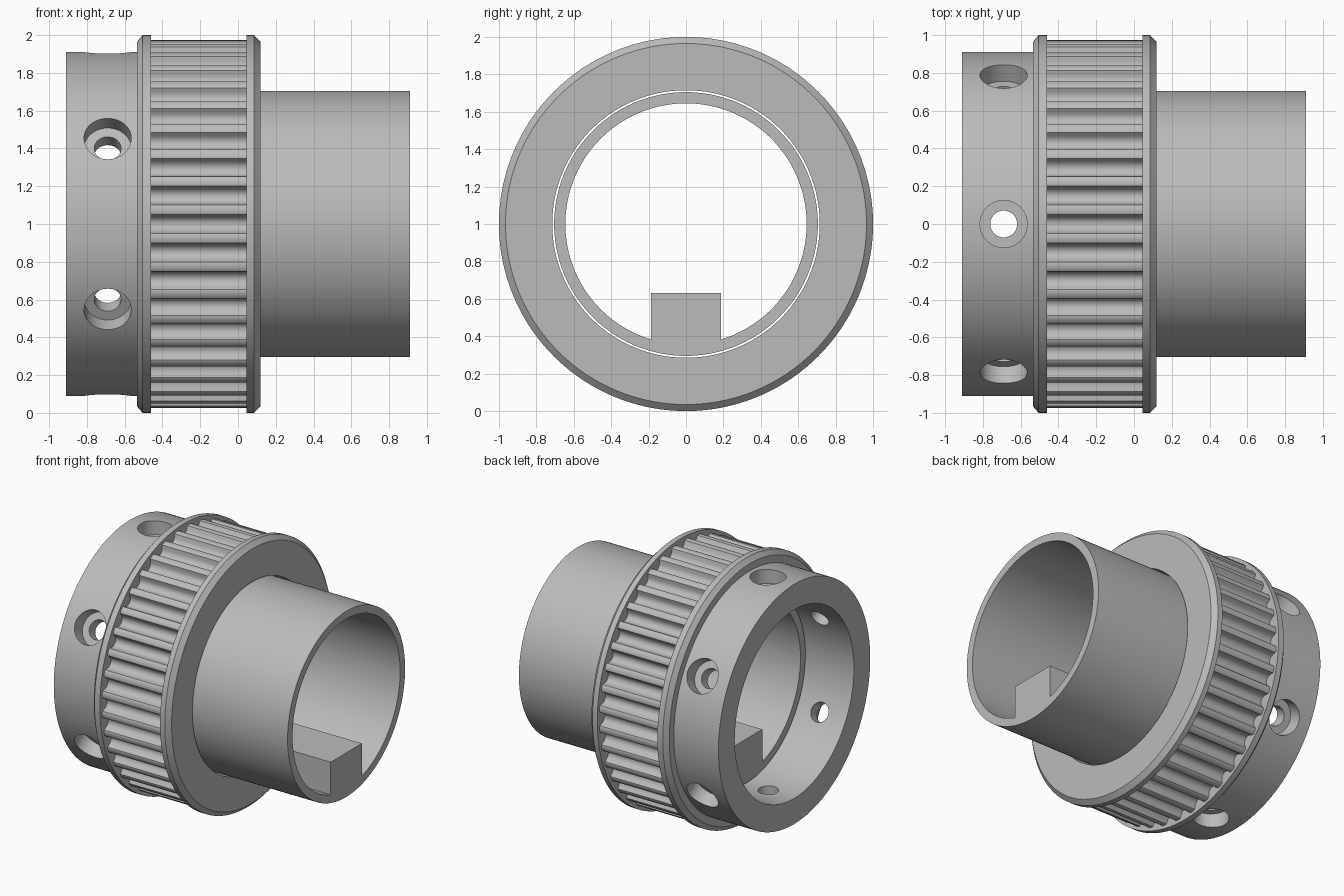
import bpy, bmesh, math
from mathutils import Matrix, Vector

cube = bpy.data.objects.get("Cube")
if cube:
    bpy.data.objects.remove(cube, do_unlink=True)

steel = bpy.data.materials.new("grey_steel")
steel.use_nodes = True
GREY = (0.5, 0.5, 0.5, 1)
steel.diffuse_color = GREY
steel.node_tree.nodes["Principled BSDF"].inputs["Base Color"].default_value = GREY

TEETH = 40
TIP = 0.975


def add_object(name, bm):
    bmesh.ops.recalc_face_normals(bm, faces=bm.faces)
    mesh = bpy.data.meshes.new(name)
    bm.to_mesh(mesh)
    bm.free()
    mesh.materials.append(steel)
    ob = bpy.data.objects.new(name, mesh)
    bpy.context.collection.objects.link(ob)
    return ob


def lathe(name, profile, rays):
    """Turn a closed (x, radius) profile about the x axis.
    Each ray is (angle, tooth radius); a radius of None takes the tooth radius."""
    bm = bmesh.new()
    rings = []
    for angle, tooth in rays:
        ring = []
        for x, r in profile:
            r = tooth if r is None else r
            ring.append(bm.verts.new((x, r * math.cos(angle), 1 + r * math.sin(angle))))
        rings.append(ring)
    n = len(profile)
    for a, b in zip(rings, rings[1:] + rings[:1]):
        for i in range(n):
            j = (i + 1) % n
            bm.faces.new((a[i], a[j], b[j], b[i]))
    return add_object(name, bm)


def radial_drills(name, radius, inner, outer):
    """Six cylinders pointing outwards around the hub."""
    bm = bmesh.new()
    for k in range(6):
        angle = math.radians(30 + 60 * k)
        way = Vector((0, math.cos(angle), math.sin(angle)))
        centre = Vector((-0.69, 0, 1)) + way * (inner + outer) / 2
        turn = Vector((0, 0, 1)).rotation_difference(way).to_matrix().to_4x4()
        bmesh.ops.create_cone(bm, cap_ends=True, segments=48, radius1=radius,
                              radius2=radius, depth=outer - inner,
                              matrix=Matrix.Translation(centre) @ turn)
    return add_object(name, bm)


def combine(target, tool, operation):
    tool.hide_render = True
    mod = target.modifiers.new(operation.lower(), "BOOLEAN")
    mod.operation = operation
    mod.solver = "EXACT"
    mod.object = tool
    bpy.context.view_layer.objects.active = target
    bpy.ops.object.modifier_apply(modifier=mod.name)
    bpy.data.objects.remove(tool, do_unlink=True)


def smooth(ob):
    bpy.ops.object.select_all(action="DESELECT")
    ob.select_set(True)
    bpy.context.view_layer.objects.active = ob
    bpy.ops.object.shade_smooth_by_angle(angle=math.radians(32))


# Rounded belt groove: half section as (sideways offset, depth)
half = [(0.061, 0), (0.051, 0.005), (0.046, 0.018), (0.041, 0.034),
        (0.031, 0.049), (0.016, 0.058)]
groove = [(-s, d) for s, d in half] + [(0, 0.061)] + half[::-1]
rays = [(2 * math.pi * k / TEETH + s / TIP, TIP - d)
        for k in range(TEETH) for s, d in groove]

# Pulley: hub, chamfered flanges and toothed band in one turned section
pulley = lathe("toothed_pulley", [
    (-0.91, 0.715), (-0.91, 0.91), (-0.535, 0.91), (-0.535, 0.965),
    (-0.505, 1.0), (-0.46, 1.0), (-0.46, None), (0.045, None),
    (0.045, 1.0), (0.085, 1.0), (0.118, 0.965), (0.118, 0.715)], rays)

# Counterbored screw holes around the hub
combine(pulley, radial_drills("screw_head_cutter", 0.125, 0.80, 1.05), "DIFFERENCE")
combine(pulley, radial_drills("screw_hole_cutter", 0.071, 0.60, 0.90), "DIFFERENCE")
smooth(pulley)

# Inner sleeve with its square key
START, END = -0.51, 0.91
circle = [(2 * math.pi * k / 160, 0) for k in range(160)]
sleeve = lathe("keyed_sleeve", [(START, 0.645), (START, 0.705),
                                (END, 0.705), (END, 0.645)], circle)
bm = bmesh.new()
bmesh.ops.create_cube(bm, size=1, matrix=Matrix.Translation(((START + END) / 2, 0, 0.485))
                      @ Matrix.Diagonal((END - START, 0.374, 0.29, 1)))
combine(sleeve, add_object("key", bm), "UNION")
smooth(sleeve)
